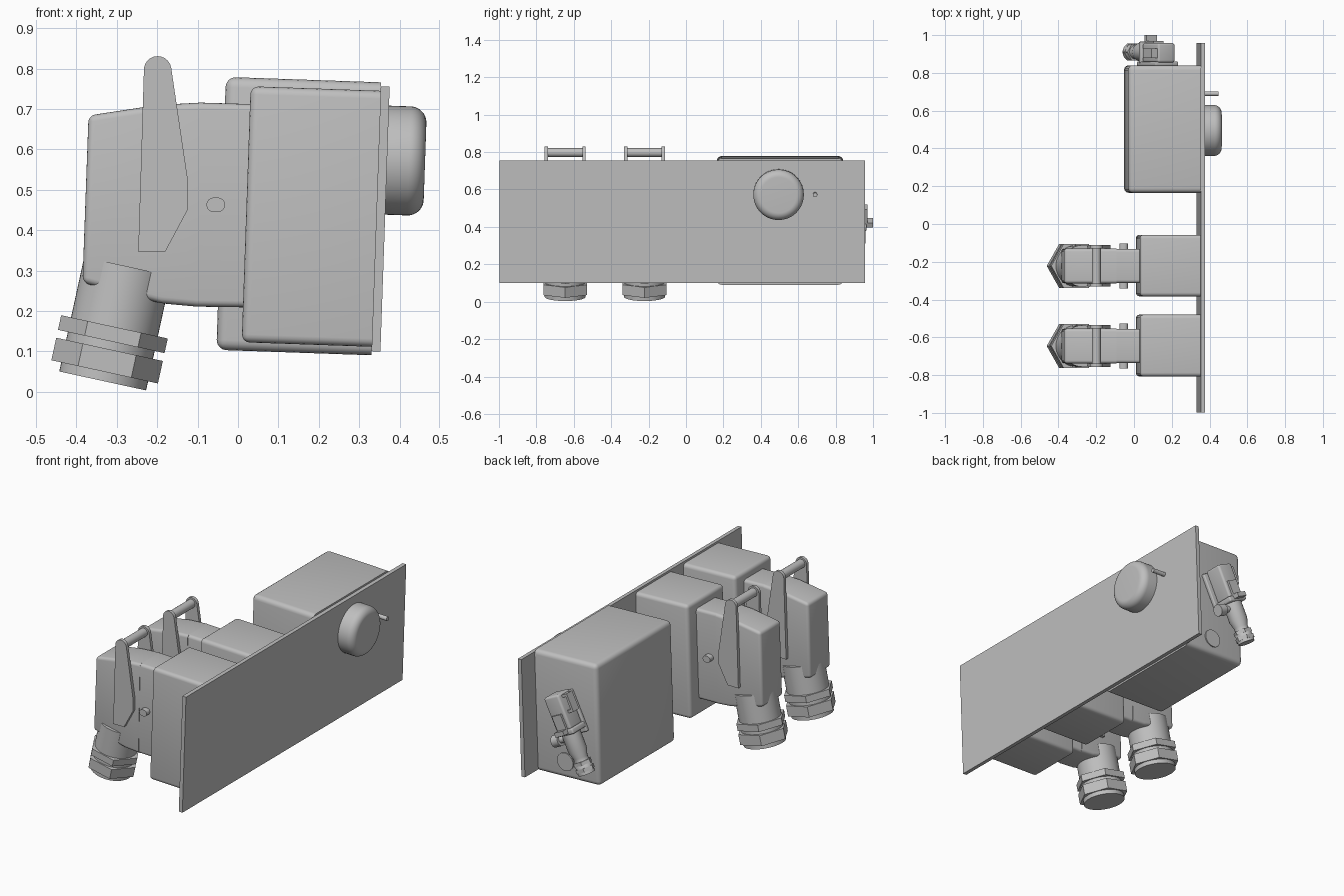
import bpy, bmesh, math
from mathutils import Matrix, Vector

cube = bpy.data.objects.get("Cube")
if cube:
    bpy.data.objects.remove(cube, do_unlink=True)

GREY = (0.52, 0.52, 0.52, 1.0)
metal = bpy.data.materials.new("plain_grey")
metal.use_nodes = True
metal.diffuse_color = GREY
metal.node_tree.nodes["Principled BSDF"].inputs["Base Color"].default_value = GREY


def finish(name, bm, matrix=Matrix()):
    """Turn a bmesh into a named, shaded object."""
    bmesh.ops.recalc_face_normals(bm, faces=bm.faces)
    mesh = bpy.data.meshes.new(name)
    bm.to_mesh(mesh)
    bm.free()
    mesh.materials.append(metal)
    ob = bpy.data.objects.new(name, mesh)
    bpy.context.collection.objects.link(ob)
    ob.matrix_world = matrix
    bpy.ops.object.select_all(action='DESELECT')
    ob.select_set(True)
    bpy.context.view_layer.objects.active = ob
    bpy.ops.object.shade_smooth_by_angle(angle=math.radians(35))
    return ob


def round_edges(bm, radius, keep=lambda e: True):
    edges = [e for e in bm.edges if keep(e)]
    bmesh.ops.bevel(bm, geom=edges, offset=radius, segments=4, profile=0.5,
                    affect='EDGES', clamp_overlap=True)


def box(name, low, high, matrix=Matrix(), radius=0, open_back=False):
    """Box between two corners; the +x rim may stay sharp."""
    bm = bmesh.new()
    low, high = Vector(low), Vector(high)
    bmesh.ops.create_cube(bm, size=1)
    for v in bm.verts:
        v.co = (low + high) / 2 + v.co * (high - low)
    if radius:
        back = high.x - 1e-4
        round_edges(bm, radius, lambda e: not open_back or
                    min(v.co.x for v in e.verts) < back)
    return finish(name, bm, matrix)


def prism(name, outline, y0, y1, matrix=Matrix(), radius=0, keep=lambda e: True):
    """Extrude an x-z outline along y."""
    bm = bmesh.new()
    face = bm.faces.new([bm.verts.new((x, y0, z)) for x, z in outline])
    new = bmesh.ops.extrude_face_region(bm, geom=[face])["geom"]
    for v in new:
        if isinstance(v, bmesh.types.BMVert):
            v.co.y = y1
    if radius:
        round_edges(bm, radius, keep)
    return finish(name, bm, matrix)


def lathe(name, profile, matrix=Matrix(), sides=40):
    """Turn (radius, height) points about local z, with closed ends."""
    bm = bmesh.new()
    rings = []
    for r, h in profile:
        rings.append([bm.verts.new((r * math.cos(math.tau * i / sides),
                                    r * math.sin(math.tau * i / sides), h))
                      for i in range(sides)])
    for a, b in zip(rings, rings[1:]):
        for i in range(sides):
            j = (i + 1) % sides
            bm.faces.new((a[i], a[j], b[j], b[i]))
    bm.faces.new(rings[0])
    bm.faces.new(rings[-1])
    return finish(name, bm, matrix)


def rod(name, radius, start, end, matrix=Matrix(), sides=24):
    start, end = Vector(start), Vector(end)
    turn = (end - start).to_track_quat('Z', 'Y').to_matrix().to_4x4()
    return lathe(name, [(radius, 0), (radius, (end - start).length)],
                 matrix @ Matrix.Translation(start) @ turn, sides)


def arc(cx, cz, r, a0, a1, steps=10):
    return [(cx + r * math.cos(math.radians(a0 + (a1 - a0) * i / steps)),
             cz + r * math.sin(math.radians(a0 + (a1 - a0) * i / steps)))
            for i in range(steps + 1)]


# Panel and the enclosures behind it share one slight backward lean
lean = Matrix.Translation((0.353, 0, 0.428)) @ Matrix.Rotation(math.radians(2), 4, 'Y')
box("panel", (-0.011, -0.998, -0.328), (0.011, 0.958, 0.328), lean)
box("large_enclosure", (-0.395, 0.165, -0.338), (-0.011, 0.84, 0.338), lean, 0.025, True)

# Rounded push knob and indicator pin on the outer panel face
outward = Matrix.Rotation(math.radians(90), 4, 'Y')
knob = [(0.135, 0)] + [(r, h) for r, h in arc(0.095, 0.057, 0.04, 0, 90)]
lathe("knob", knob, lean @ Matrix.Translation((0.008, 0.495, 0.146)) @ outward, 56)
rod("indicator_pin", 0.012, (0, 0.69, 0.146), (0.09, 0.69, 0.146), lean)

# Two heavy plug connectors, each on its own small enclosure
hood = [(-0.093, 0.716), (-0.2, 0.71), (-0.37, 0.684), (-0.385, 0.27),
        (-0.19, 0.219), (-0.102, 0.211)]
base = [(0.04, 0.712), (-0.093, 0.716), (-0.102, 0.211), (0.03, 0.209)]
lever = [(-0.247, 0.347), (-0.18, 0.347), (-0.125, 0.45), (-0.125, 0.53)]
lever += arc(-0.199, 0.797, 0.034, 8, 172)
pin = arc(-0.05, 0.463, 0.018, -90, 90) + arc(-0.06, 0.463, 0.018, 90, 270)
gland_axis = Matrix.Rotation(math.radians(12.3), 4, 'Y')


def off_seam(e):
    return not all(-0.11 < v.co.x < -0.09 for v in e.verts)


def lengthwise(e):
    a, b = e.verts
    return abs(a.co.x - b.co.x) > 0.1


for tag, y, y0, y1 in (("rear", -0.222, -0.383, -0.057),
                       ("front", -0.646, -0.807, -0.48)):
    box(tag + "_enclosure", (-0.333, y0, -0.317), (-0.011, y1, 0.317), lean, 0.02, True)
    prism(tag + "_plug_hood", hood, y - 0.092, y + 0.092, radius=0.016, keep=off_seam)
    prism(tag + "_plug_base", base, y - 0.09, y + 0.09, radius=0.016, keep=lengthwise)
    prism(tag + "_locking_pin", pin, y - 0.12, y + 0.12)
    for side in (-1, 1):
        prism(f"{tag}_lever_arm_{'left' if side > 0 else 'right'}", lever,
              y + side * 0.092, y + side * 0.11)
    rod(tag + "_lever_bar", 0.024, (-0.199, y - 0.1, 0.797), (-0.199, y + 0.1, 0.797))
    # Cable gland leaning out below the hood
    place = Matrix.Translation((-0.335, y, 0.027)) @ gland_axis
    lathe(tag + "_gland_barrel", [(0.11, 0), (0.11, 0.29)], place, 48)
    for label, low, high in (("lower", 0.023, 0.08), ("upper", 0.1, 0.137)):
        lathe(f"{tag}_{label}_gland_nut", [(0.135, low), (0.135, high)], place, 6)

# Small slanted connector on the end of the large enclosure
slant = Matrix.Translation((-0.02, 0.91, 0.2)) @ Matrix.Rotation(math.radians(26), 4, 'Y')
lathe("small_cable_body", [(0.045, 0), (0.045, 0.05), (0.038, 0.06), (0.038, 0.09),
                           (0.05, 0.13), (0.05, 0.24)], slant, 24)
for label, low, high, r in (("lower", 0.015, 0.035, 0.052), ("upper", 0.05, 0.07, 0.05)):
    lathe(f"small_{label}_nut", [(r, low), (r, high)], slant, 6)
box("small_housing", (-0.05, -0.055, 0.25), (0.05, 0.048, 0.44), slant, 0.012)
box("small_collar", (-0.062, -0.06, 0.225), (0.062, 0.055, 0.255), slant, 0.008)
box("small_mount_plate", (-0.06, -0.072, 0.2), (0.075, -0.05, 0.43), slant, 0.006)
rod("small_side_stem", 0.018, (0.04, 0, 0.2), (0.1, 0, 0.2), slant)
rod("small_side_knob", 0.032, (0.08, 0, 0.2), (0.125, 0, 0.2), slant)
box("small_latch", (-0.03, 0.045, 0.24), (0.03, 0.06, 0.34), slant)
prism("small_latch_tab", [(-0.03, 0.235), (0.03, 0.235), (0.03, 0.26), (-0.03, 0.26)],
      0.055, 0.09, slant)

# Wire bail beside the small housing
for label, low, high in (("top", 0.415, 0.43), ("bottom", 0.33, 0.345)):
    box(f"small_bail_{label}", (-0.085, -0.03, low), (-0.045, 0.02, high), slant)
box("small_bail_side", (-0.085, -0.03, 0.33), (-0.072, 0.02, 0.43), slant)

# Blanking plug low on the same end
rod("blanking_plug", 0.05, (0.16, 0.835, 0.19), (0.16, 0.846, 0.19), sides=32)
